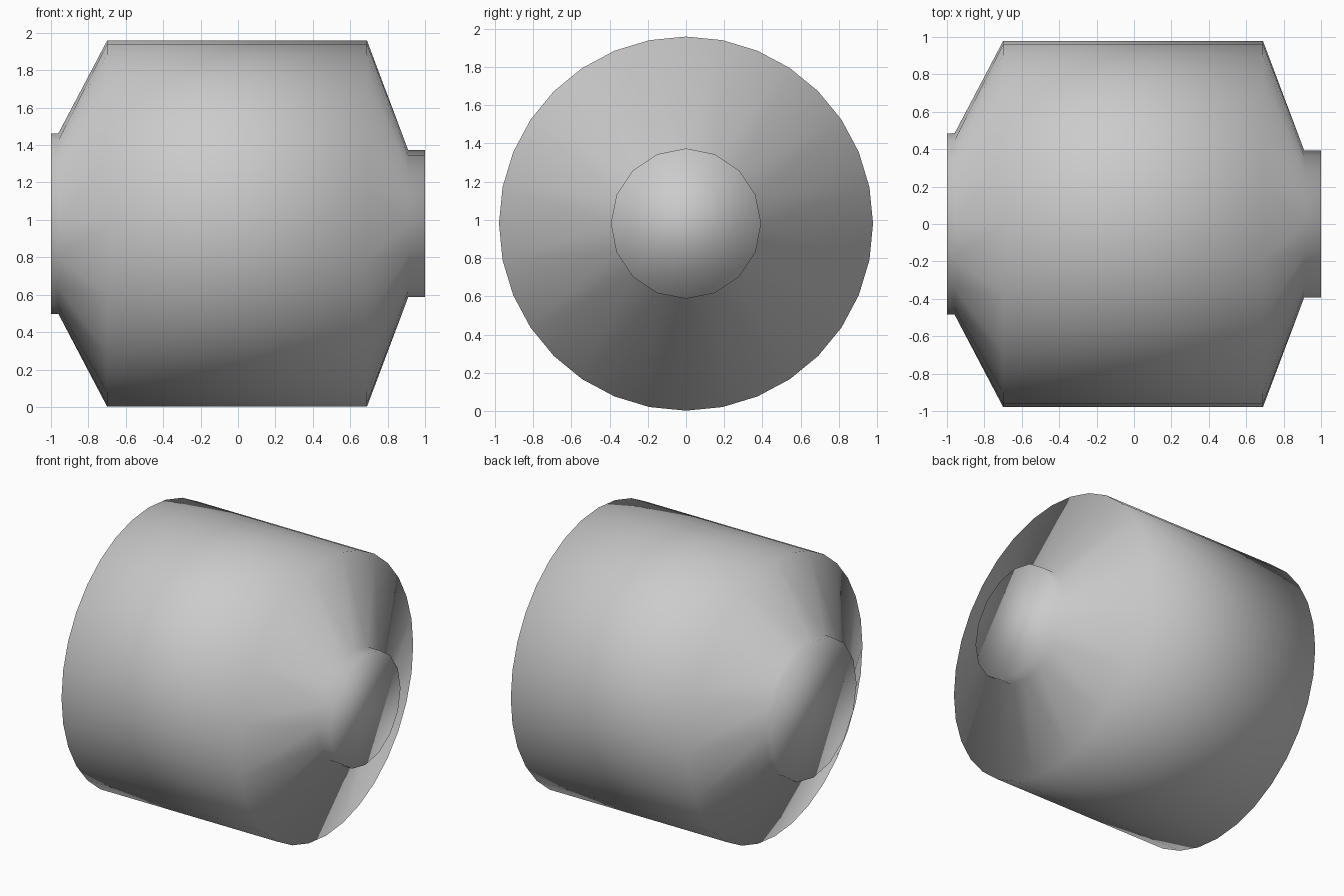
import bpy
import bmesh
from math import sin, cos, tau

cube = bpy.data.objects.get("Cube")
if cube:
    bpy.data.objects.remove(cube, do_unlink=True)

AXIS_Z = 0.98

# Lathe profile along x: position, radius, number of sides
PROFILE = [
    (-1.0, 0.483, 16),
    (-0.96, 0.483, 16),
    (-0.7, 0.978, 32),
    (0.69, 0.978, 32),
    (0.91, 0.393, 16),
    (1.0, 0.393, 16),
]


def make_ring(bm, x, radius, sides):
    angles = [tau * i / sides for i in range(sides)]
    return [bm.verts.new((x, radius * sin(a), AXIS_Z + radius * cos(a))) for a in angles]


def bridge(bm, a, b):
    # Quads between equal rings, triangles where the side count changes
    n = max(len(a), len(b))

    def pick(ring, i):
        return ring[(i * len(ring) // n) % len(ring)]

    for i in range(n):
        corners = [pick(a, i), pick(a, i + 1), pick(b, i + 1), pick(b, i)]
        bm.faces.new(list(dict.fromkeys(corners)))


# Drum with tapered ends and short stubs, all one smooth skin
bm = bmesh.new()
rings = [make_ring(bm, *row) for row in PROFILE]
for a, b in zip(rings, rings[1:]):
    bridge(bm, a, b)

# Flat end caps
bm.faces.new(rings[0])
bm.faces.new(rings[-1])
bmesh.ops.recalc_face_normals(bm, faces=bm.faces[:])
for face in bm.faces:
    face.smooth = True

mesh = bpy.data.meshes.new("tapered_drum")
bm.to_mesh(mesh)
bm.free()
drum = bpy.data.objects.new("tapered_drum", mesh)
bpy.context.collection.objects.link(drum)

# Plain grey material
grey = bpy.data.materials.new("plain_grey")
grey.use_nodes = True
colour = (0.6, 0.6, 0.6, 1.0)
grey.diffuse_color = colour
grey.node_tree.nodes["Principled BSDF"].inputs["Base Color"].default_value = colour
mesh.materials.append(grey)
